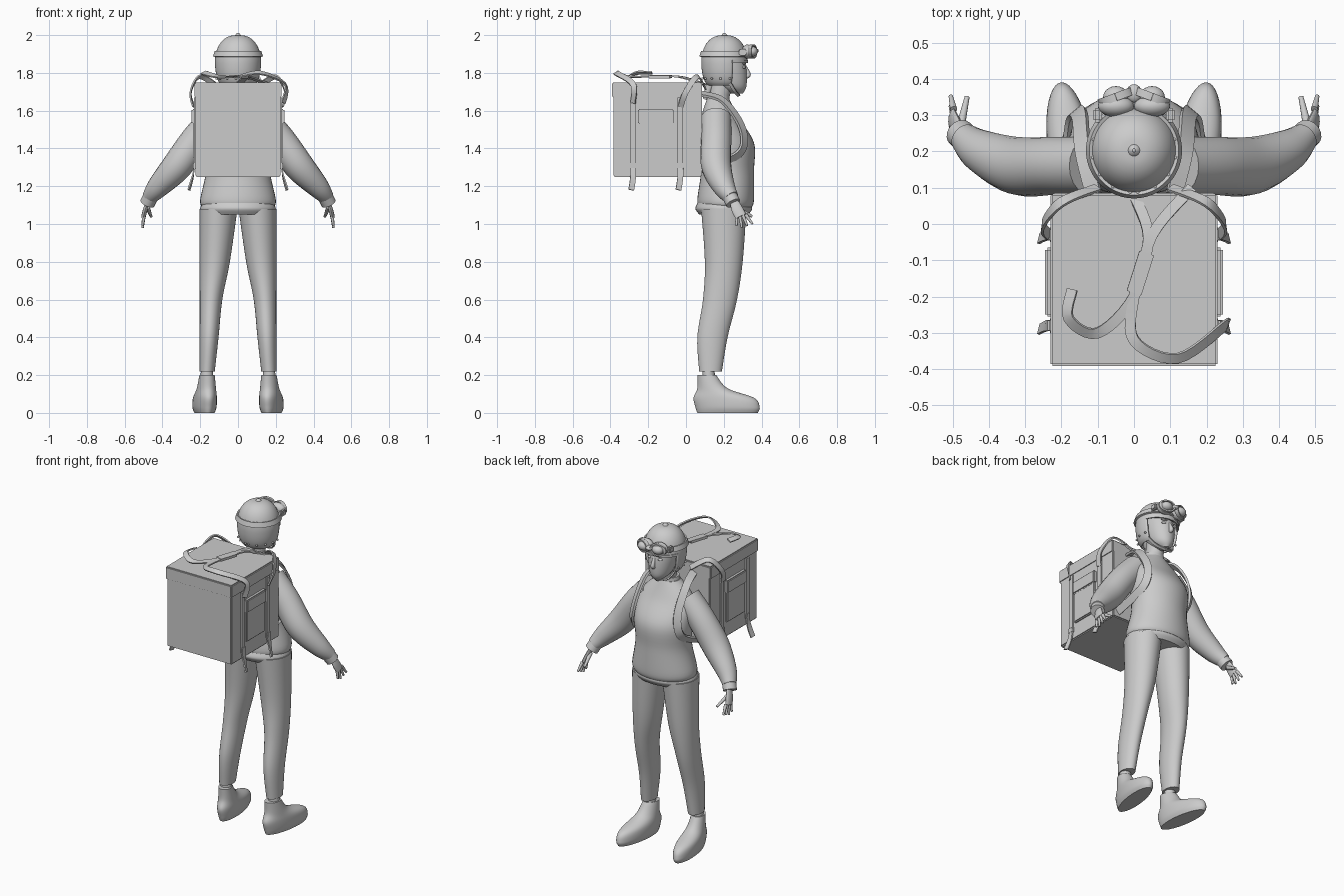
import bpy, bmesh, math
from mathutils import Vector

default_cube = bpy.data.objects.get("Cube")
if default_cube:
    bpy.data.objects.remove(default_cube, do_unlink=True)

grey = bpy.data.materials.new("plain grey")
grey.use_nodes = True
grey.diffuse_color = (.6, .6, .6, 1)
grey.node_tree.nodes["Principled BSDF"].inputs["Base Color"].default_value = grey.diffuse_color


def finish(name, bm, mirror=False):
    """Turn a bmesh into a smooth-shaded object, optionally mirrored across x."""
    bmesh.ops.recalc_face_normals(bm, faces=bm.faces)
    mesh = bpy.data.meshes.new(name)
    bm.to_mesh(mesh)
    bm.free()
    mesh.materials.append(grey)
    mesh.shade_smooth()
    mesh.set_sharp_from_angle(angle=math.radians(40))
    part = bpy.data.objects.new(name, mesh)
    bpy.context.collection.objects.link(part)
    if mirror:
        part.modifiers.new("Mirror", 'MIRROR').use_mirror_merge = False
    return part


def smooth_rows(rows, steps=6):
    """Catmull-Rom interpolation through rows of numbers."""
    points = [Vector(row) for row in rows]
    last = len(points) - 1
    result = []
    for i in range(last):
        start, end = points[i], points[i + 1]
        leave = (end - points[max(i - 1, 0)]) / 2
        arrive = (points[min(i + 2, last)] - start) / 2
        for step in range(steps):
            t = step / steps
            ease = t * t * (3 - 2 * t)
            result.append(start.lerp(end, ease) + leave * t * (1 - t) ** 2 - arrive * t * t * (1 - t))
    return result + [points[-1]]


def tangent(points, i):
    ahead, behind = points[min(i + 1, len(points) - 1)], points[max(i - 1, 0)]
    return (ahead.xyz - behind.xyz).normalized()


def circle(sides):
    return [(math.sin(math.tau * i / sides), math.cos(math.tau * i / sides)) for i in range(sides)]


def skin(rings):
    """Bridge a list of rings and cap both ends."""
    bm = bmesh.new()
    loops = [[bm.verts.new(point) for point in ring] for ring in rings]
    count = len(loops[0])
    for low, high in zip(loops, loops[1:]):
        for i in range(count):
            j = (i + 1) % count
            bm.faces.new((low[i], low[j], high[j], high[i]))
    bm.faces.new(loops[0])
    bm.faces.new(loops[-1])
    return bm


def loft(rows, x=0, lean=0, sides=40):
    """Stack ellipses: rows hold height, y, half width, half depth; lean shifts wide ones inward."""
    return skin([[(x - lean * wide + wide * s, y + deep * c, z) for s, c in circle(sides)]
                 for z, y, wide, deep in smooth_rows(rows)])


def tube(rows, flat=1, sides=20):
    """Sweep a round section: rows hold a position and a radius; flat thins it sideways."""
    rows = smooth_rows(rows)
    rings = []
    for i, row in enumerate(rows):
        along = tangent(rows, i)
        side = along.cross(Vector((0, 1, 0))).normalized()
        front = side.cross(along)
        rings.append([row.xyz + (side * c * flat + front * s) * row.w for s, c in circle(sides)])
    return skin(rings)


def ribbon(name, points, centre, width=.03, thick=.008, mirror=False):
    """A flat band whose broad face looks away from centre."""
    points = smooth_rows(points)
    rings = []
    for i, point in enumerate(points):
        along = tangent(points, i)
        side = along.cross(point - Vector(centre)).normalized()
        out = side.cross(along) * thick / 2
        side *= width / 2
        rings.append([point + side + out, point - side + out, point - side - out, point + side - out])
    return finish(name, skin(rings), mirror)


def block(name, centre, size, mirror=False):
    bm = bmesh.new()
    bmesh.ops.create_cube(bm, size=1)
    for v in bm.verts:
        v.co = Vector(centre) + v.co * Vector(size)
    bmesh.ops.bevel(bm, geom=bm.edges[:], offset=.006, segments=2, affect='EDGES')
    return finish(name, bm, mirror)


def ball(name, centre, size, mirror=False):
    bm = bmesh.new()
    bmesh.ops.create_uvsphere(bm, u_segments=20, v_segments=12, radius=1)
    for v in bm.verts:
        v.co = Vector(centre) + v.co * Vector(size)
    return finish(name, bm, mirror)


# Trousers share one straight outer seam
finish("trouser_leg", loft([(.22, .13, .04, .06), (.4, .14, .05, .08), (.6, .18, .06, .09),
                            (.8, .2, .08, .1), (1.08, .2, .1, .12)], x=.203, lean=1), mirror=True)
finish("ankle", tube([(.165, .12, .16, .035), (.165, .12, .25, .03)]), mirror=True)

# Shoes turn their toes outward
shoe = loft([(0, .22, .05, .16), (.03, .22, .06, .17), (.08, .2, .06, .16),
             (.13, .14, .05, .08), (.2, .11, .04, .05)], x=.165)
for v in shoe.verts:
    v.co.x += (v.co.y - .12) / 8
finish("shoe", shoe, mirror=True)

# Sweater
finish("sweater_body", loft([(1.09, .21, .19, .14), (1.13, .21, .2, .15), (1.28, .22, .17, .14),
                             (1.43, .22, .18, .14), (1.56, .18, .17, .1), (1.66, .17, .07, .06)]))
finish("sweater_hem", loft([(1.05, .2, .19, .13), (1.08, .2, .2, .15), (1.11, .2, .19, .14)]))
finish("collar", loft([(1.64, .17, .07, .06), (1.68, .17, .06, .06)]))
finish("sleeve", tube([(.12, .16, 1.56, .08), (.22, .16, 1.45, .08), (.32, .16, 1.31, .08),
                       (.42, .2, 1.2, .06), (.47, .24, 1.14, .04)]), mirror=True)
finish("cuff", tube([(.46, .23, 1.15, .04), (.48, .25, 1.11, .04)]), mirror=True)

# Hands
finish("palm", tube([(.475, .25, 1.13, .02), (.49, .27, 1.08, .03), (.5, .29, 1.04, .03)], flat=.4),
       mirror=True)
for i in range(4):
    knuckle = Vector((.497, .268 + .016 * i, 1.05, .01))
    reach = Vector((.008, .012 * i, abs(i - 1) * .01 - .07, -.004))
    finish("finger", tube([knuckle, knuckle + reach], sides=10), mirror=True)
finish("thumb", tube([(.48, .26, 1.09, .013), (.46, .35, 1.04, .007)], sides=10), mirror=True)

# Neck, head and face
finish("neck", loft([(1.6, .16, .05, .05), (1.78, .2, .05, .06)]))
finish("head", loft([(1.69, .27, .02, .03), (1.73, .245, .06, .075), (1.82, .22, .08, .1),
                     (1.92, .21, .08, .09)]))
finish("nose", tube([(0, .31, 1.84, .007), (0, .33, 1.79, .013), (0, .31, 1.78, .01)]))
ball("upper_lip", (0, .31, 1.758), (.02, .011, .006))
ball("lower_lip", (0, .31, 1.747), (.02, .011, .007))
ball("eye", (.034, .306, 1.83), (.016, .009, .008), mirror=True)
ball("brow", (.034, .308, 1.85), (.024, .009, .006), mirror=True)
finish("hair_tail", tube([(0, .13, 1.74, .025), (0, .1, 1.66, .012)]))

# Open-face helmet: a dome with straighter cheeks and a cut-out for the face
HEAD = Vector((0, .203, 1.86))
RADIUS = .122


def around_helmet(degrees, height, radius=RADIUS):
    angle = math.radians(degrees)
    return HEAD + Vector((radius * math.sin(angle), radius * math.cos(angle), height))


profile = []
for degrees in range(-65, 90, 11):
    latitude = math.radians(degrees)
    radius = RADIUS * math.cos(latitude) ** (.8 if degrees > 0 else .4)
    profile.append((HEAD.z + .14 * math.sin(latitude), HEAD.y, radius, radius))
profile.append((2, HEAD.y, .004, .004))
helmet = loft(profile, sides=64)
opening = []
for face in helmet.faces:
    offset = face.calc_center_median() - HEAD
    facing_front = abs(math.atan2(offset.x, offset.y)) < math.radians(68)
    if offset.z < 0 and (facing_front or len(face.verts) > 4):
        opening.append(face)
bmesh.ops.delete(helmet, geom=opening, context='FACES')
finish("helmet_shell", helmet).modifiers.new("Thickness", 'SOLIDIFY').thickness = .012
ribbon("helmet_brow_rim", [around_helmet(a, 0) for a in range(-70, 71, 20)], HEAD, width=.014)
for degrees in range(75, 180, 25):
    for height in (-.09, .05):
        ball("helmet_stud", around_helmet(degrees, height, .116), (.006, .006, .006), mirror=True)
ribbon("chin_strap", [(.09, .23, 1.75), (.06, .26, 1.7), (0, .28, 1.68)], HEAD, width=.016, mirror=True)

# Goggles resting on the helmet brow
ribbon("goggle_strap", [around_helmet(a, .04) for a in range(0, 361, 20)], HEAD, thick=.012)
lens = Vector((.05, .35, 1.913))
ball("goggle_cup", lens - Vector((0, .025, 0)), (.05, .03, .037), mirror=True)
ball("goggle_lens", lens, (.035, .03, .027), mirror=True)
ribbon("goggle_rim", [lens + Vector((.043 * s, -.016 * s, .033 * c)) for s, c in circle(20) + [(0, 1)]],
       lens, width=.022, mirror=True)
ball("goggle_bridge", (0, .36, 1.917), (.022, .025, .014))
block("goggle_hinge", (.1, .3, 1.91), (.024, .04, .035), mirror=True)

# Delivery box with lid, pockets and webbing
block("box_body", (0, -.15, 1.5), (.45, .47, .5))
block("box_lid", (0, -.154, 1.71), (.46, .476, .08))
block("side_pocket", (.22, -.16, 1.47), (.036, .18, .25), mirror=True)
block("pocket_flap", (.22, -.16, 1.57), (.05, .19, .08), mirror=True)
for y in (-.28, -.03):
    beside = (0, y, 1.5)
    ribbon("side_webbing", [(.229, y, 1.67), (.229, y, 1.3)], beside, mirror=True)
    block("webbing_buckle", (.229, y, 1.31), (.018, .04, .04), mirror=True)
    ribbon("webbing_tail", [(.23, y, 1.31), (.24, y, 1.25), (.26, y - .01, 1.18)], beside, mirror=True)

# Carry straps curling over the lid and drooping past its sides
inside_box = (0, -.15, 1.45)
top = 1.78
ribbon("carry_strap", [(0, .08, 1.74), (.04, -.04, top), (0, -.2, top), (0, -.32, top),
                       (.12, -.37, 1.8), (.25, -.28, 1.74), (.24, -.28, 1.64)], inside_box)
ribbon("loose_strap", [(.16, .1, 1.74), (.05, -.03, top), (0, -.2, top), (-.1, -.3, top),
                       (-.18, -.26, 1.8), (-.17, -.18, 1.8)], inside_box)
ribbon("handle_sleeve", [(.035, -.08, top), (0, -.19, top)], inside_box, width=.042, thick=.016)
ribbon("side_loop", [(.1, .1, 1.72), (.2, .06, top), (.25, 0, 1.7), (.235, -.03, 1.62)],
       inside_box, mirror=True)

# Shoulder straps around the torso
ribbon("shoulder_strap", [(.11, .08, 1.69), (.14, .2, 1.65), (.15, .3, 1.5), (.17, .28, 1.37),
                          (.19, .08, 1.29)], (.04, .17, 1.45), width=.045, thick=.014, mirror=True)
